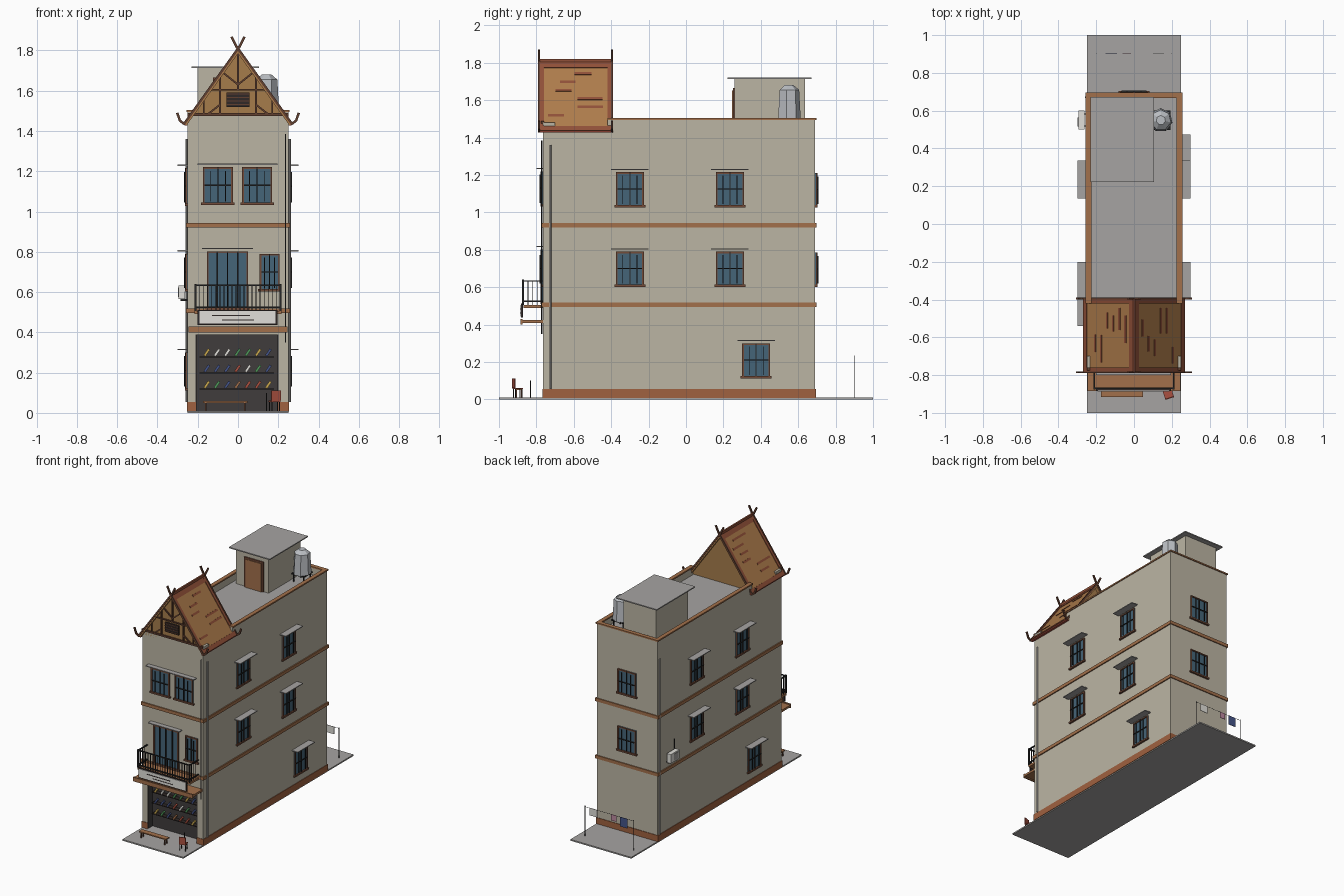
import bpy, bmesh, math, random
from mathutils import Matrix, Vector

if "Cube" in bpy.data.objects:
    bpy.data.objects.remove(bpy.data.objects["Cube"])

random.seed(4)
COL = dict(wall=(.50, .46, .37), brick=(.35, .12, .05), trim=(.36, .16, .07), dark=(.03, .022, .02),
           glass=(.06, .13, .19), frame=(.17, .07, .04), black=(.02, .02, .02), grey=(.38, .37, .36),
           roof=(.42, .20, .07), tile=(.28, .08, .04), red=(.40, .08, .05), gable=(.38, .20, .07),
           timber=(.12, .05, .03), white=(.75, .74, .70), blue=(.06, .09, .25), yellow=(.6, .4, .08),
           green=(.08, .3, .1), pink=(.5, .25, .35), metal=(.5, .52, .55), inside=(.05, .045, .045))
MATS = {}


def mat(c):
    if c not in MATS:
        MATS[c] = bpy.data.materials.new(c)
        MATS[c].diffuse_color = (*COL[c], 1)
    return MATS[c]


def finish(name, bm, cols, matrix=Matrix()):
    bmesh.ops.recalc_face_normals(bm, faces=bm.faces)
    me = bpy.data.meshes.new(name)
    bm.to_mesh(me)
    bm.free()
    for c in cols:
        me.materials.append(mat(c))
    ob = bpy.data.objects.new(name, me)
    ob.matrix_world = matrix
    bpy.context.collection.objects.link(ob)
    return ob


def boxes(name, items, matrix=Matrix()):
    """items: (x0, x1, y0, y1, z0, z1, colour) joined in one object"""
    bm, cols = bmesh.new(), []
    for x0, x1, y0, y1, z0, z1, c in items:
        if c not in cols:
            cols.append(c)
        m = Matrix.Translation(((x0+x1)/2, (y0+y1)/2, (z0+z1)/2)) @ Matrix.Diagonal((x1-x0, y1-y0, z1-z0, 1))
        for v in bmesh.ops.create_cube(bm, size=1, matrix=m)['verts']:
            for f in v.link_faces:
                f.material_index = cols.index(c)
    return finish(name, bm, cols, matrix)


def beams(name, segs, w, d, c):
    """rectangular bars between pairs of points, d measured along y"""
    bm = bmesh.new()
    for a, b in segs:
        a, b = Vector(a), Vector(b)
        z = (b-a).normalized()
        y = Vector((0, 1, 0)) if abs(z.y) < .9 else Vector((1, 0, 0))
        x = y.cross(z).normalized()
        r = Matrix((x, z.cross(x), z)).transposed().to_4x4()
        m = Matrix.Translation((a+b)/2) @ r @ Matrix.Diagonal((w, d, (b-a).length, 1))
        bmesh.ops.create_cube(bm, size=1, matrix=m)
    return finish(name, bm, [c])


def cone(name, x, y, z0, z1, r0, r1, n, c):
    bm = bmesh.new()
    bmesh.ops.create_cone(bm, cap_ends=True, segments=n, radius1=r0, radius2=r1, depth=z1-z0,
                          matrix=Matrix.Translation((x, y, (z0+z1)/2)))
    return finish(name, bm, [c])


def extrude_y(name, pts, y0, y1, c):
    bm = bmesh.new()
    f = bm.faces.new([bm.verts.new((x, y0, z)) for x, z in pts])
    g = bmesh.ops.extrude_face_region(bm, geom=[f])['geom']
    bmesh.ops.translate(bm, verts=[v for v in g if isinstance(v, bmesh.types.BMVert)], vec=(0, y1-y0, 0))
    return finish(name, bm, [c])


def window(name, loc, turn, w, h, hood=.05, bars=1, grille=True):
    """loc is the bottom centre on the wall, local -y points outward"""
    t, s = .009, w/2
    it = [(-s, s, -.004, .004, 0, h, 'glass'), (-s, -s+t, -.01, 0, 0, h, 'frame'), (s-t, s, -.01, 0, 0, h, 'frame'),
          (-s, s, -.01, 0, h-t, h, 'frame'), (-s-.008, s+.008, -.014, 0, -.008, .004, 'frame')]
    for i in range(bars):
        x = -s + w*(i+1)/(bars+1)
        it.append((x-.003, x+.003, -.012, 0, 0, h, 'black'))
    if grille:
        it += [(-s+t, s-t, -.016, -.01, h*.5-.003, h*.5+.003, 'black')]
        it += [(x-.002, x+.002, -.018, -.012, .01, h*.9, 'black') for x in (-s*.5, s*.5)]
    if hood:
        it.append((-s-.025, s+.025, -hood, 0, h+.012, h+.018, 'grey'))
    boxes(name, it, Matrix.Translation(loc) @ Matrix.Rotation(turn, 4, 'Z'))


# lot slab and building mass with a shallow shop recess
boxes('lot_slab', [(-.25, .25, -1, 1, 0, .01, 'grey')])
boxes('building_body', [(-.25, .25, -.70, .69, .005, 1.44, 'wall'), (-.25, -.21, -.765, -.70, .005, .39, 'wall'),
                        (.20, .25, -.765, -.70, .005, .39, 'wall'), (-.25, .25, -.765, -.70, .39, 1.48, 'wall')])
boxes('roof_deck', [(-.23, .23, -.7, .67, 1.438, 1.443, 'grey')])
boxes('parapet', [(-.25, -.232, -.42, .69, 1.44, 1.495, 'wall'), (.232, .25, -.42, .69, 1.44, 1.495, 'wall'),
                  (-.232, .232, .672, .69, 1.44, 1.495, 'wall')])
boxes('parapet_coping', [(-.256, -.226, -.42, .697, 1.495, 1.505, 'trim'), (.226, .256, -.42, .697, 1.495, 1.505, 'trim'),
                         (-.256, .256, .666, .697, 1.495, 1.505, 'trim')])
boxes('floor_bands', [(-.258, .258, -.773, .697, z, z+.024, 'trim') for z in (.495, .92)])
boxes('plinth', [(-.254, .254, -.70, .694, .008, .055, 'brick'), (-.254, -.208, -.768, -.70, .008, .055, 'brick'),
                 (.198, .254, -.768, -.70, .008, .055, 'brick')])

# shop front, shelves and goods
boxes('shop_interior', [(-.21, .20, -.708, -.699, .01, .39, 'inside'), (-.21, -.206, -.764, -.70, .01, .39, 'inside'),
                        (.196, .20, -.764, -.70, .01, .39, 'inside'), (-.21, .20, -.764, -.70, .386, .39, 'inside')])
boxes('shop_shelves', [(-.19, .18, -.74, -.708, z, z+.006, 'dark') for z in (.115, .195, .275)])
goods = ['blue', 'yellow', 'green', 'red', 'white', 'trim']
for r, z in enumerate((.14, .22, .30)):
    for i in range(7):
        m = Matrix.Translation((-.155+i*.051, -.735, z)) @ Matrix.Rotation(.6, 4, 'Y')
        boxes('shelf_item', [(-.006, .006, -.008, .008, -.02, .02, random.choice(goods))], m)
boxes('shop_awning', [(-.245, .245, -.88, -.76, .408, .424, 'trim'), (-.245, .245, -.885, -.875, .40, .43, 'trim')])
boxes('sign_board', [(-.2, .195, -.882, -.872, .437, .512, 'dark'), (-.192, .187, -.886, -.88, .444, .505, 'white'),
                     (-.13, .06, -.888, -.885, .480, .485, 'dark'), (-.08, .08, -.888, -.885, .460, .464, 'dark')])

# balcony
boxes('balcony_slab', [(-.215, .215, -.87, -.76, .49, .506, 'trim')])
rail = [(-.21, .21, -.874, -.866, z, z+.007, 'black') for z in (.522, .63)]
for s in (-.21, .21):
    rail += [(s-.004, s+.004, -.87, -.765, z, z+.007, 'black') for z in (.522, .63)]
    rail += [(s-.002, s+.002, y-.002, y+.002, .506, .633, 'black') for y in (-.845, -.82, -.795)]
    rail += [(s-.005, s+.005, -.876, -.865, .506, .64, 'black')]
rail += [(-.21+i*.02-.002, -.21+i*.02+.002, -.872, -.868, .506, .633, 'black') for i in range(1, 21)]
boxes('balcony_railing', rail)

# windows
window('balcony_door', (-.052, -.765, .517), 0, .205, .285, .035, 3, False)
window('front_window', (.157, -.765, .61), 0, .10, .18, 0)
for x in (-.1, .095):
    window('front_window', (x, -.765, 1.04), 0, .15, .18, .035)
for z in (.61, 1.035):
    window('back_window', (0, .69, z), math.pi, .15, .175, 0)
for s in (-1, 1):
    places = [(y, z) for y in (-.3, .235) for z in (.61, 1.035)] + [(.375 if s > 0 else -.44, .12)]
    for y, z in places:
        window('side_window', (s*.25, y, z), s*math.pi/2, .15, .18)

# front gable roof
ridge, eave, yf, yb = 1.805, 1.435, -.785, -.395
extrude_y('gable_wall', [(-.245, 1.445), (.245, 1.445), (0, 1.79)], -.765, -.415, 'gable')
slope = math.atan2(ridge-eave, .265)
L = math.hypot(ridge-eave, .265)
for s in (-1, 1):
    # local x runs down the slope from the ridge, local z is the outward normal
    d = Vector((s*math.cos(slope), 0, -math.sin(slope)))
    n = Vector((s*math.sin(slope), 0, math.cos(slope)))
    m = Matrix((d, n.cross(d), n)).transposed().to_4x4()
    m.translation = (0, -.59, ridge)
    it = [(0, L, -.195, .195, -.012, 0, 'roof'), (0, .04, -.195, .195, 0, .004, 'tile'),
          (L-.03, L, -.195, .195, 0, .006, 'tile'), (0, L, -.197, -.17, 0, .005, 'tile'),
          (0, L, .17, .197, 0, .005, 'tile')]
    for k in range(6):
        y, w = random.uniform(-.15, .02), random.uniform(.06, .15)
        it.append((.07+k*.055, .085+k*.055, y, y+w, 0, .003, 'tile'))
    boxes('roof_slope', it, m)
    boxes('eave_gutter', [(s*.258-.008, s*.258+.008, yf, yb, 1.428, 1.442, 'red')])
beams('ridge_cap', [((0, yf, ridge+.005), (0, yb, ridge+.005))], .022, .012, 'tile')

# crossing bargeboards with upturned tips
segs = []
for y in (yf, yb):
    for s in (-1, 1):
        segs += [((s*.27, y, 1.432), (-s*.008, y, 1.82)), ((-s*.006, y, 1.815), (-s*.032, y, 1.868)),
                 ((s*.266, y, 1.434), (s*.29, y, 1.452)), ((s*.288, y, 1.45), (s*.302, y, 1.49))]
beams('bargeboards', segs, .012, .01, 'timber')
ends = [((-.24, 1.483), (.24, 1.483)), ((-.14, 1.605), (.14, 1.605)), ((0, 1.605), (0, 1.79))]
for s in (-1, 1):
    ends += [((s*.09, 1.483), (s*.09, 1.67)), ((s*.17, 1.483), (s*.17, 1.56)), ((s*.0, 1.63), (s*.075, 1.69)),
             ((s*.09, 1.53), (s*.15, 1.483))]
beams('gable_timbers', [((a[0], -.767, a[1]), (b[0], -.767, b[1])) for a, b in ends], .009, .012, 'timber')
boxes('gable_vent', [(-.056, .056, -.776, -.764, 1.52, 1.59, 'dark')]
      + [(-.056, .056, -.78, -.774, 1.528+i*.018, 1.533+i*.018, 'timber') for i in range(4)])
boxes('gable_base_beam', [(-.25, .25, -.775, -.76, 1.475, 1.488, 'timber')])

# rooftop stair house and water tank
boxes('stair_house', [(-.2, .07, .26, .635, 1.44, 1.712, 'wall')])
boxes('stair_house_roof', [(-.23, .105, .222, .672, 1.712, 1.72, 'grey')])
boxes('stair_house_door', [(-.125, .03, .25, .262, 1.443, 1.665, 'frame'), (-.112, .017, .246, .252, 1.443, 1.652, 'trim')])
cone('water_tank', .142, .55, 1.505, 1.655, .063, .055, 7, 'metal')
cone('water_tank_top', .142, .55, 1.655, 1.68, .055, .025, 7, 'metal')
boxes('tank_stand', [(.142+a*.04-.004, .142+a*.04+.004, .55+b*.04-.004, .55+b*.04+.004, 1.44, 1.5, 'black')
                     for a in (-1, 1) for b in (-1, 1)] + [(.09, .194, .498, .602, 1.498, 1.506, 'black')])

# pipes and air conditioner
cone('front_cable', .236, -.77, .35, 1.385, .004, .004, 6, 'black')
cone('rain_pipe', .257, -.725, .055, 1.36, .006, .006, 8, 'grey')
cone('rain_pipe_back', -.256, .672, .055, 1.36, .005, .005, 8, 'grey')
boxes('air_conditioner', [(-.295, -.262, .5, .6, .565, .632, 'white'), (-.298, -.294, .515, .565, .575, .622, 'grey'),
                          (-.285, -.25, .515, .521, .555, .565, 'black'), (-.285, -.25, .579, .585, .555, .565, 'black')])
cone('conditioner_pipe', -.254, .50, .62, .70, .003, .003, 6, 'black')

# pavement furniture
boxes('bench', [(-.175, .048, -.915, -.875, .05, .058, 'trim')]
      + [(x-.004, x+.004, y-.004, y+.004, .01, .05, 'timber') for x in (-.16, .033) for y in (-.908, -.882)])
chair = [(-.024, .024, -.022, .022, .055, .061, 'red'), (-.024, .024, -.025, -.019, .061, .112, 'red')]
chair += [(x-.002, x+.002, y-.002, y+.002, .01, .055, 'black') for x in (-.02, .02) for y in (-.018, .018)]
boxes('chair', chair, Matrix.Translation((.182, -.9, 0)) @ Matrix.Rotation(.3, 4, 'Z'))
boxes('side_stand', [(.14, .144, -.833, -.829, .01, .1, 'black')])

# washing line behind the house
boxes('washing_line', [(x-.0015, x+.0015, .899, .902, .01, .235, 'black') for x in (-.2, .2)]
      + [(-.2, .2, .8997, .9013, .228, .2296, 'black')])
boxes('laundry', [(.1, .16, .899, .902, .175, .23, 'white'), (-.06, -.015, .899, .902, .185, .23, 'pink'),
                  (-.15, -.09, .899, .902, .16, .23, 'blue')])

for m in bpy.data.materials:
    if m.users and not m.is_grease_pencil:
        m.use_nodes = True
        m.node_tree.nodes["Principled BSDF"].inputs["Base Color"].default_value = m.diffuse_color
